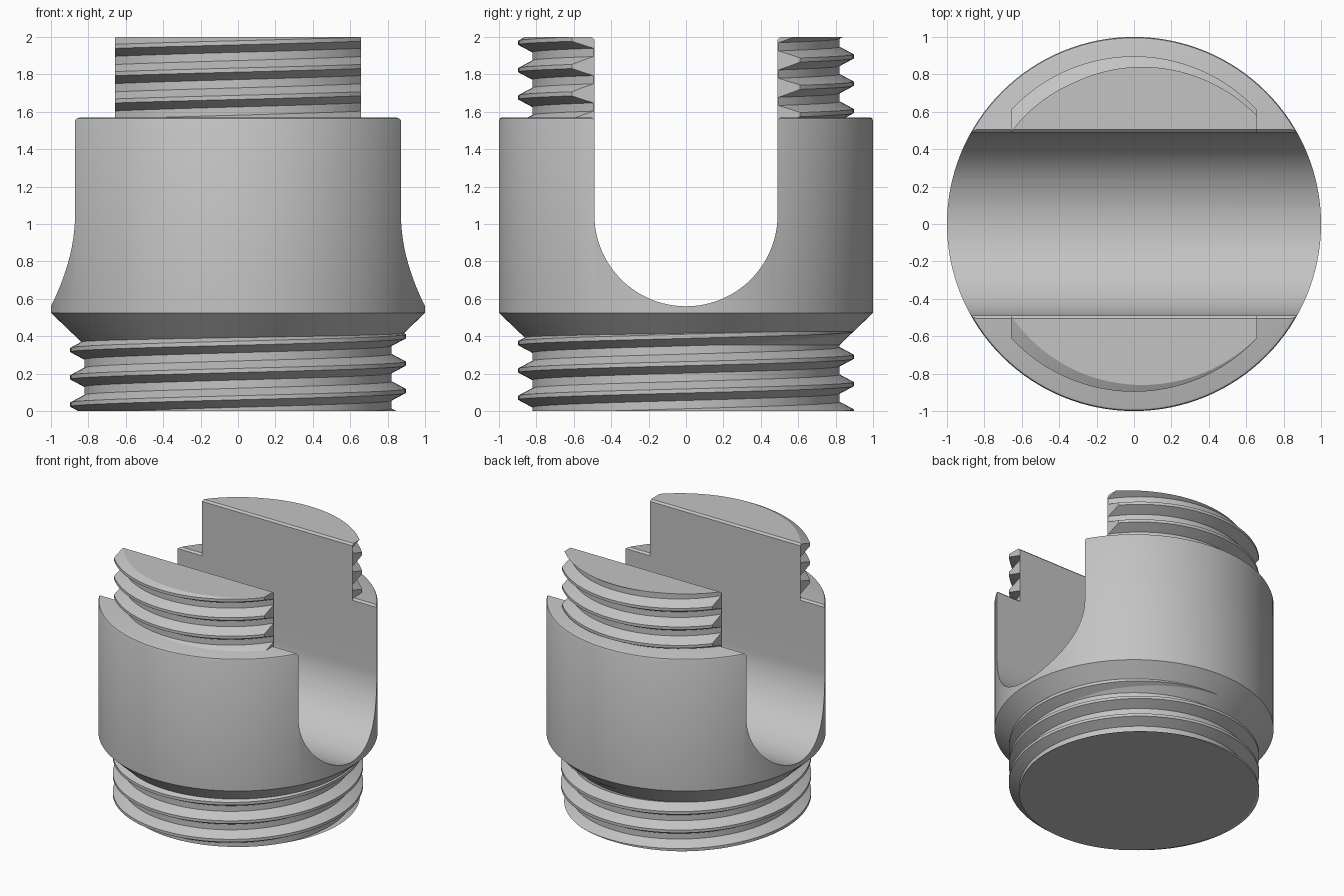
import bpy
import bmesh
from math import pi, cos, sin, radians
from mathutils import Vector

cube = bpy.data.objects.get("Cube")
if cube:
    bpy.data.objects.remove(cube, do_unlink=True)

SEGMENTS = 128
SLOT = 0.49           # half width of the slot
SLOT_Z = 1.05         # centre height of the slot's round bottom
SHOULDER = 1.57       # top of the wide body
TOP = 2.0
PITCH = 0.146
CORE, CREST = 0.822, 0.897
CREST_Z = 0.363       # height of a thread crest at the front
EASE = 0.014          # small edge chamfer

grey = bpy.data.materials.new("plain grey")
grey.use_nodes = True
grey.diffuse_color = (0.55, 0.55, 0.55, 1)
grey.node_tree.nodes["Principled BSDF"].inputs["Base Color"].default_value = grey.diffuse_color


def make_object(name, bm):
    bmesh.ops.recalc_face_normals(bm, faces=bm.faces[:])
    mesh = bpy.data.meshes.new(name)
    bm.to_mesh(mesh)
    bm.free()
    mesh.materials.append(grey)
    obj = bpy.data.objects.new(name, mesh)
    bpy.context.collection.objects.link(obj)
    return obj


def select_only(obj):
    bpy.ops.object.select_all(action='DESELECT')
    obj.select_set(True)
    bpy.context.view_layer.objects.active = obj


def smooth(obj):
    select_only(obj)
    bpy.ops.object.shade_smooth_by_angle(angle=radians(25))


def clip(bm, point, normal):
    """Cut away everything beyond a plane and close the cut."""
    cut = bmesh.ops.bisect_plane(
        bm, geom=bm.verts[:] + bm.edges[:] + bm.faces[:], dist=1e-5,
        plane_co=Vector(point), plane_no=Vector(normal).normalized(), clear_outer=True)
    rim = [e for e in cut["geom_cut"] if isinstance(e, bmesh.types.BMEdge) and e.is_boundary]
    if rim:
        bmesh.ops.edgeloop_fill(bm, edges=rim)


def threaded_rod(low, high):
    """Right-handed screw thread, cut flat at both ends."""
    bm = bmesh.new()
    section = [(-0.051, CORE), (-0.011, CREST), (0.011, CREST), (0.051, CORE)]
    first = int((low - CREST_Z) / PITCH) - 4
    last = int((high - CREST_Z) / PITCH) + 4
    columns = []
    for i in range(SEGMENTS):
        turn = i / SEGMENTS
        a = 2 * pi * turn - pi / 2
        columns.append([
            bm.verts.new((r * cos(a), r * sin(a), CREST_Z + PITCH * (k + turn) + dz))
            for k in range(first, last) for dz, r in section])
    for i in range(SEGMENTS):
        here, there = columns[i], columns[(i + 1) % SEGMENTS]
        step = len(section) if i == SEGMENTS - 1 else 0
        for j in range(len(here) - 1 - step):
            bm.faces.new((here[j], there[j + step], there[j + step + 1], here[j + 1]))
    clip(bm, (0, 0, low), (0, 0, -1))
    clip(bm, (0, 0, high), (0, 0, 1))
    return bm


# Wide body, turned from a profile
bm = bmesh.new()
profile = [(CORE - 0.02, 0.335), (1, 0.525), (1, SHOULDER - 0.016),
           (0.995, SHOULDER - 0.005), (0.984, SHOULDER)]
points = [bm.verts.new((r, 0, z)) for r, z in profile]
edges = [bm.edges.new(pair) for pair in zip(points, points[1:])]
bmesh.ops.spin(bm, geom=points + edges, cent=(0, 0, 0), axis=(0, 0, 1),
               angle=2 * pi, steps=SEGMENTS)
bmesh.ops.remove_doubles(bm, verts=bm.verts[:], dist=1e-4)
bmesh.ops.edgeloop_fill(bm, edges=[e for e in bm.edges if e.is_boundary])
body = make_object("body", bm)

# U-shaped slot running left to right, flared slightly at the shoulder
bm = bmesh.new()
outline = [(SLOT * cos(a), SLOT_Z + SLOT * sin(a))
           for a in (pi + pi * i / 48 for i in range(49))]
flare = [(SLOT, SHOULDER - EASE), (SLOT + 2 * EASE, SHOULDER + EASE)]
outline += flare + [(-y, z) for y, z in reversed(flare)]
face = bm.faces.new([bm.verts.new((-1.2, y, z)) for y, z in outline])
extruded = bmesh.ops.extrude_face_region(bm, geom=[face])["geom"]
bmesh.ops.translate(bm, vec=(2.4, 0, 0),
                    verts=[v for v in extruded if isinstance(v, bmesh.types.BMVert)])
slot_cutter = make_object("slot_cutter", bm)
slot_cutter.hide_render = True

cut = body.modifiers.new("slot", 'BOOLEAN')
cut.operation = 'DIFFERENCE'
cut.solver = 'EXACT'
cut.object = slot_cutter
select_only(body)
bpy.ops.object.modifier_apply(modifier=cut.name)
bpy.data.objects.remove(slot_cutter, do_unlink=True)
smooth(body)

# Lower threaded end
smooth(make_object("lower_thread", threaded_rod(0, 0.45)))

# Two threaded prongs above the shoulder, either side of the slot
for name, side in (("front_prong", -1), ("back_prong", 1)):
    bm = threaded_rod(SHOULDER - EASE, TOP)
    clip(bm, (0, side * SLOT, 0), (0, -side, 0))
    clip(bm, (0, side * SLOT, TOP - EASE), (0, -side, 1))
    for x in (-1, 1):
        clip(bm, (x * 0.657, 0, 0), (x, 0, 0))
    smooth(make_object(name, bm))
